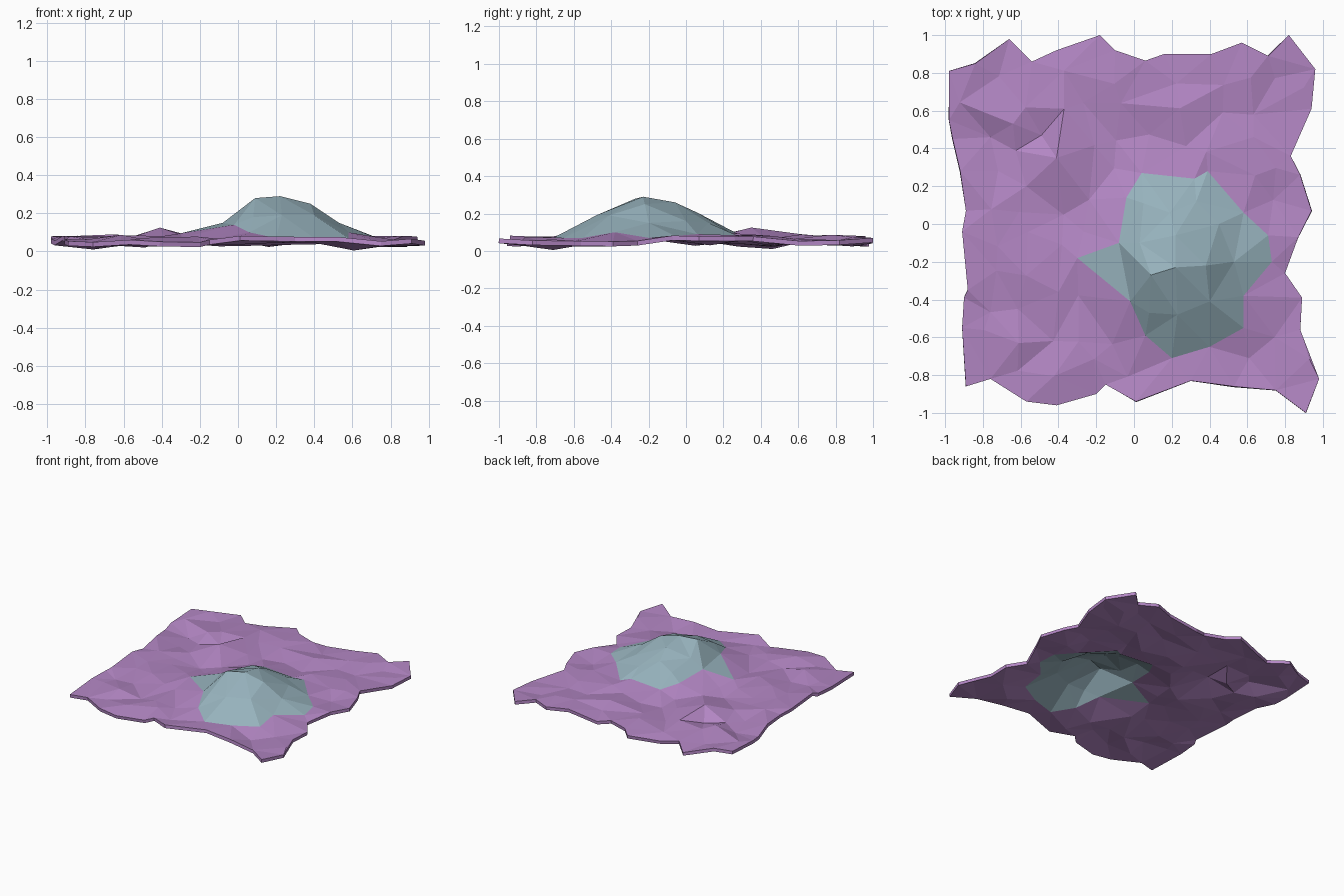
import bpy, bmesh, random
from mathutils import Vector
from mathutils.geometry import delaunay_2d_cdt

if "Cube" in bpy.data.objects:
    bpy.data.objects.remove(bpy.data.objects["Cube"])

random.seed(4)
THICK = 0.025

# Ragged outline of the sheet, counter-clockwise from the front left corner
OUTLINE = [
    (-.89, -.86), (-.76, -.82), (-.57, -.94), (-.41, -.96), (-.20, -.90), (-.15, -.85),
    (.01, -.94), (.30, -.83), (.53, -.86), (.75, -.88), (.91, -1.0),
    (.98, -.82), (.88, -.56), (.89, -.39), (.80, -.26), (.87, -.07), (.94, .07),
    (.88, .26), (.83, .36), (.94, .61), (.96, .82),
    (.82, 1.0), (.71, .89), (.57, .96), (.41, .90), (.16, .90), (.06, .865),
    (-.10, .92), (-.18, 1.0), (-.41, .92), (-.54, .86), (-.66, .98), (-.84, .85),
    (-.98, .81), (-.98, .55), (-.96, .45), (-.92, .28), (-.89, .07), (-.91, -.04),
    (-.88, -.35), (-.90, -.39), (-.91, -.55)]

# Foot of the hill (x, y, z)
HILL = [
    (.04, .27, .095), (.32, .24, .095), (.39, .28, .08), (.58, .06, .09), (.71, -.06, .08),
    (.73, -.20, .07), (.58, -.38, .10), (.58, -.55, .07), (.40, -.65, .07), (.20, -.71, .07),
    (.06, -.59, .10), (-.02, -.41, .14), (-.30, -.18, .095), (-.08, -.10, .15), (-.04, .14, .12)]

# Hill summit and slopes
PEAKS = [
    (.19, .06, .205), (.22, -.06, .26), (.09, -.27, .28), (.22, -.23, .29), (.38, -.22, .25),
    (.08, -.47, .18), (.40, -.41, .19), (.23, -.48, .19), (.53, -.20, .15), (.45, 0, .16),
    (.03, -.10, .21), (.05, .11, .17), (.33, .12, .15)]

# Folds and dips in the flat area
FOLDS = [
    (-.76, .46, .035), (-.49, .47, .045), (-.64, .53, .09), (-.37, .61, .09),
    (-.57, .20, .07), (-.41, .35, .125), (-.40, -.36, .08), (.61, -.71, .03)]


def inside(p, poly):
    hit = False
    for a, b in zip(poly, poly[1:] + poly[:1]):
        if (a[1] > p[1]) != (b[1] > p[1]):
            if p[0] < a[0] + (p[1] - a[1]) * (b[0] - a[0]) / (b[1] - a[1]):
                hit = not hit
    return hit


def material(name, rgb):
    m = bpy.data.materials.new(name)
    m.diffuse_color = (*rgb, 1)
    m.use_nodes = True
    m.node_tree.nodes["Principled BSDF"].inputs["Base Color"].default_value = m.diffuse_color
    return m


# Collect the points: outline, hill, folds, then a jittered grid in the gaps
pts = [(x, y, random.uniform(.045, .085)) for x, y in OUTLINE]
n = len(pts)
pts += HILL + PEAKS + FOLDS
for j in range(12):
    for i in range(12):
        p = (-.93 + .17 * i + random.uniform(-.05, .05), -.93 + .17 * j + random.uniform(-.05, .05))
        near = min((Vector(p) - Vector(q[:2])).length for q in pts)
        if near > .1 and inside(p, OUTLINE) and not inside(p, HILL):
            pts.append((*p, random.uniform(.048, .088)))

# Triangulate inside the outline, keeping the hill foot as edges
h = len(HILL)
foot = [(n + k, n + (k + 1) % h) for k in range(h)]
verts, _, faces, orig, _, _ = delaunay_2d_cdt(
    [Vector(p[:2]) for p in pts], foot, [list(range(n))], 1, 1e-5)

bm = bmesh.new()
bv = [bm.verts.new((v.x, v.y, pts[o[0]][2] if o else .065)) for v, o in zip(verts, orig)]
for f in faces:
    face = bm.faces.new([bv[k] for k in f])
    face.material_index = int(inside(face.calc_center_median(), HILL))
    face.normal_update()
    if face.normal.z < 0:
        face.normal_flip()
mesh = bpy.data.meshes.new("terrain_sheet")
bm.to_mesh(mesh)
bm.free()
mesh.materials.append(material("purple ground", (.45, .24, .55)))
mesh.materials.append(material("grey blue hill", (.31, .45, .51)))
sheet = bpy.data.objects.new("terrain_sheet", mesh)
bpy.context.collection.objects.link(sheet)

# Thin shell, hollow under the hill
mod = sheet.modifiers.new("thickness", 'SOLIDIFY')
mod.thickness = THICK
mod.offset = -1
